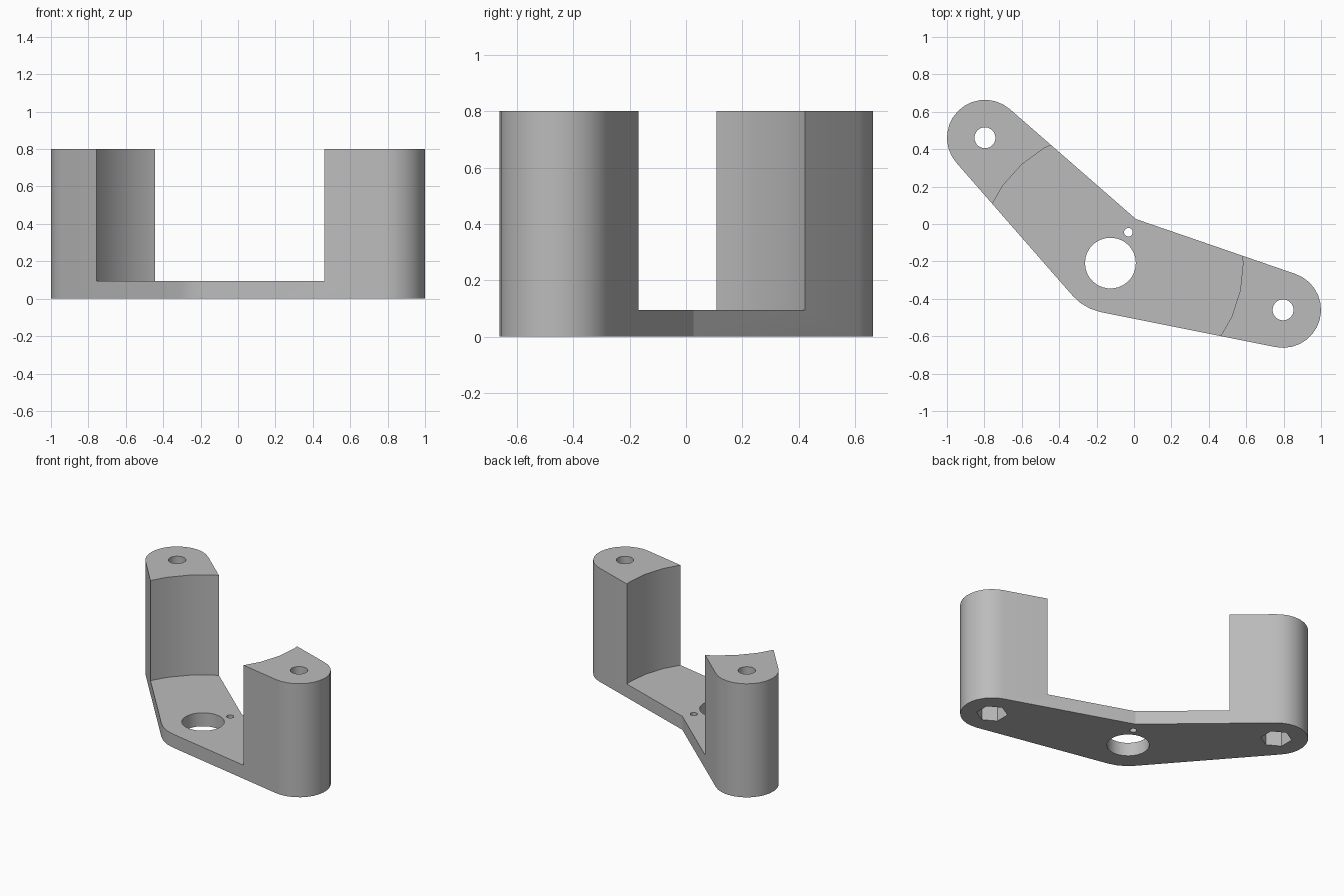
import bpy, bmesh
from math import cos, sin, acos, radians, pi
from mathutils import Vector
from mathutils.geometry import intersect_line_line_2d

if "Cube" in bpy.data.objects:
    bpy.data.objects.remove(bpy.data.objects["Cube"])

HEIGHT, FLOOR = 0.8, 0.095
STEP = radians(12)
hub = (Vector((-0.126, -0.209)), 0.267)
left_end = (Vector((-0.797, 0.461)), 0.203)
right_end = (Vector((0.797, -0.459)), 0.203)


def polar(r, a):
    return Vector((r * cos(a), r * sin(a)))


def tangent(a, b):
    """Angle of the outward normal of the line touching both circles."""
    d = b[0] - a[0]
    return Vector((1, 0)).angle_signed(d) * -1 - acos((a[1] - b[1]) / d.length)


def arc(circle, start, end):
    sweep = (end - start) % (2 * pi)
    n = max(2, round(sweep / STEP))
    return [circle[0] + polar(circle[1], start + sweep * i / n) for i in range(n + 1)]


# Bent outline: two tapered arms sharing a round hub
low_l, low_r = tangent(left_end, hub), tangent(hub, right_end)
up_r, up_l = tangent(right_end, hub), tangent(hub, left_end)
right_arc = arc(right_end, low_r, up_r)
left_arc = arc(left_end, up_l, low_l)
elbow = intersect_line_line_2d(right_arc[-1], hub[0] + polar(hub[1], up_r),
                               hub[0] + polar(hub[1], up_l), left_arc[0])
outline = arc(hub, low_l, low_r) + right_arc + [elbow] + left_arc


def prism(name, points, z0, z1):
    bm = bmesh.new()
    face = bm.faces.new([bm.verts.new((p.x, p.y, z0)) for p in points])
    top = bmesh.ops.extrude_face_region(bm, geom=[face])["geom"]
    bmesh.ops.translate(bm, vec=(0, 0, z1 - z0),
                        verts=[v for v in top if isinstance(v, bmesh.types.BMVert)])
    bmesh.ops.recalc_face_normals(bm, faces=bm.faces)
    mesh = bpy.data.meshes.new(name)
    bm.to_mesh(mesh)
    bm.free()
    obj = bpy.data.objects.new(name, mesh)
    bpy.context.collection.objects.link(obj)
    return obj


def cylinder(name, centre, r, z0, z1, sides=30, turn=0):
    ring = [centre + polar(r, turn + 2 * pi * i / sides) for i in range(sides)]
    return prism(name, ring, z0, z1)


bracket = prism("bracket", outline, 0, HEIGHT)

# Cutters: round clearance between the posts, bores and hexagonal nut pockets
cutters = [
    cylinder("clearance_cutter", hub[0], 0.709, FLOOR, 1),
    cylinder("hub_bore_cutter", hub[0], 0.136, -0.1, 0.2),
    cylinder("pin_hole_cutter", Vector((-0.03, -0.044)), 0.023, -0.1, 0.2),
]
for centre, _ in (left_end, right_end):
    cutters.append(cylinder("screw_hole_cutter", centre, 0.056, -0.1, 1))
    cutters.append(cylinder("nut_pocket_cutter", centre, 0.1, -0.1, 0.3, 6, radians(30)))
for cutter in cutters:
    cutter.hide_render = True
    mod = bracket.modifiers.new(cutter.name, "BOOLEAN")
    mod.operation, mod.solver, mod.object = "DIFFERENCE", "EXACT", cutter

# Bake the cuts and drop the cutters
evaluated = bracket.evaluated_get(bpy.context.evaluated_depsgraph_get())
cut_mesh = bpy.data.meshes.new_from_object(evaluated)
bracket.modifiers.clear()
bracket.data = cut_mesh
for cutter in cutters:
    bpy.data.objects.remove(cutter)

# Single grey plastic
grey = bpy.data.materials.new("grey")
grey.use_nodes = True
colour = (0.5, 0.5, 0.5, 1)
grey.diffuse_color = colour
grey.node_tree.nodes["Principled BSDF"].inputs["Base Color"].default_value = colour
bracket.data.materials.clear()
bracket.data.materials.append(grey)

# Smooth arcs with crisp edges
bpy.ops.object.select_all(action="DESELECT")
bracket.select_set(True)
bpy.context.view_layer.objects.active = bracket
bpy.ops.object.shade_smooth_by_angle(angle=radians(20))
